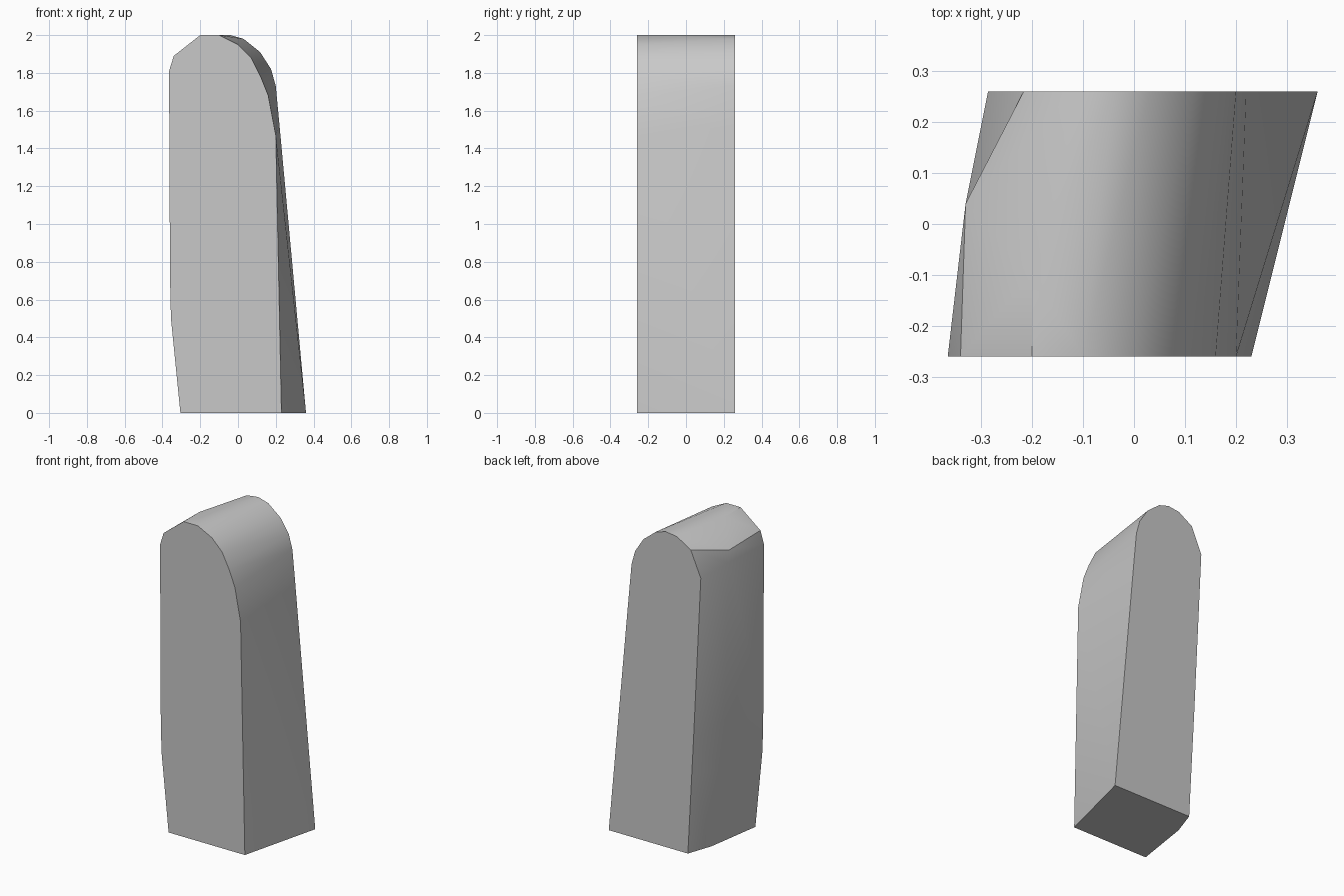
import bpy, bmesh, math

cube = bpy.data.objects.get("Cube")
if cube:
    bpy.data.objects.remove(cube, do_unlink=True)

DEPTH = 0.26

# Outlines (x, z) run from the right foot, over the arch, to the left foot
front = [(-.305, 0), (-.355, .5), (-.36, .72), (-.365, 1.81), (-.34, 1.89),
         (-.2, 2), (-.1, 2), (0, 1.95), (.07, 1.88), (.12, 1.78),
         (.16, 1.68), (.2, 1.47), (.23, 0)]
back = [(-.195, 0), (-.222, .5), (-.234, .72), (-.286, 1.77), (-.216, 1.93),
        (-.119, 1.99), (-.04, 2), (.03, 1.98), (.117, 1.91), (.175, 1.82),
        (.2, 1.73), (.22, 1.52), (.36, 0)]
# Bulge points (x, y, z) on the worn side
bulge = [(-.25, .1, 0), (-.305, .08, .5), (-.314, .06, .8), (-.33, .04, 1.8),
         (-.33, .04, 1.877), (-.2, -.1, 2)]

stone = bpy.data.materials.new("stone_grey")
stone.use_nodes = True
grey = (0.58, 0.58, 0.58, 1)
stone.diffuse_color = grey
stone.node_tree.nodes["Principled BSDF"].inputs["Base Color"].default_value = grey

# Loft the two outlines, passing through the bulge where there is one
bm = bmesh.new()
rows = []
for i, (f, b) in enumerate(zip(front, back)):
    points = [(f[0], -DEPTH, f[1]), (b[0], DEPTH, b[1])]
    if i < len(bulge):
        points.insert(1, bulge[i])
    rows.append([bm.verts.new(p) for p in points])

for a, b in zip(rows, rows[1:]):
    if len(a) == 3 and len(b) == 3:
        bm.faces.new((a[0], a[1], b[1], b[0]))
        bm.faces.new((a[1], a[2], b[2], b[1]))
    elif len(a) == 3:
        bm.faces.new((a[0], a[1], b[0]))
        bm.faces.new((a[1], b[1], b[0]))
        bm.faces.new((a[1], a[2], b[1]))
    else:
        bm.faces.new((a[0], b[1], b[0]))
        bm.faces.new((a[0], a[1], b[1]))

# Front, back and underside
bm.faces.new([r[0] for r in rows])
bm.faces.new([r[-1] for r in rows])
bm.faces.new(rows[0] + rows[-1][::-1])
bmesh.ops.recalc_face_normals(bm, faces=bm.faces)

mesh = bpy.data.meshes.new("standing_stone")
bm.to_mesh(mesh)
bm.free()
mesh.materials.append(stone)
obj = bpy.data.objects.new("standing_stone", mesh)
bpy.context.collection.objects.link(obj)

# Soft arch, crisp front and back edges
bpy.ops.object.select_all(action='DESELECT')
obj.select_set(True)
bpy.context.view_layer.objects.active = obj
bpy.ops.object.shade_smooth_by_angle(angle=math.radians(35))
